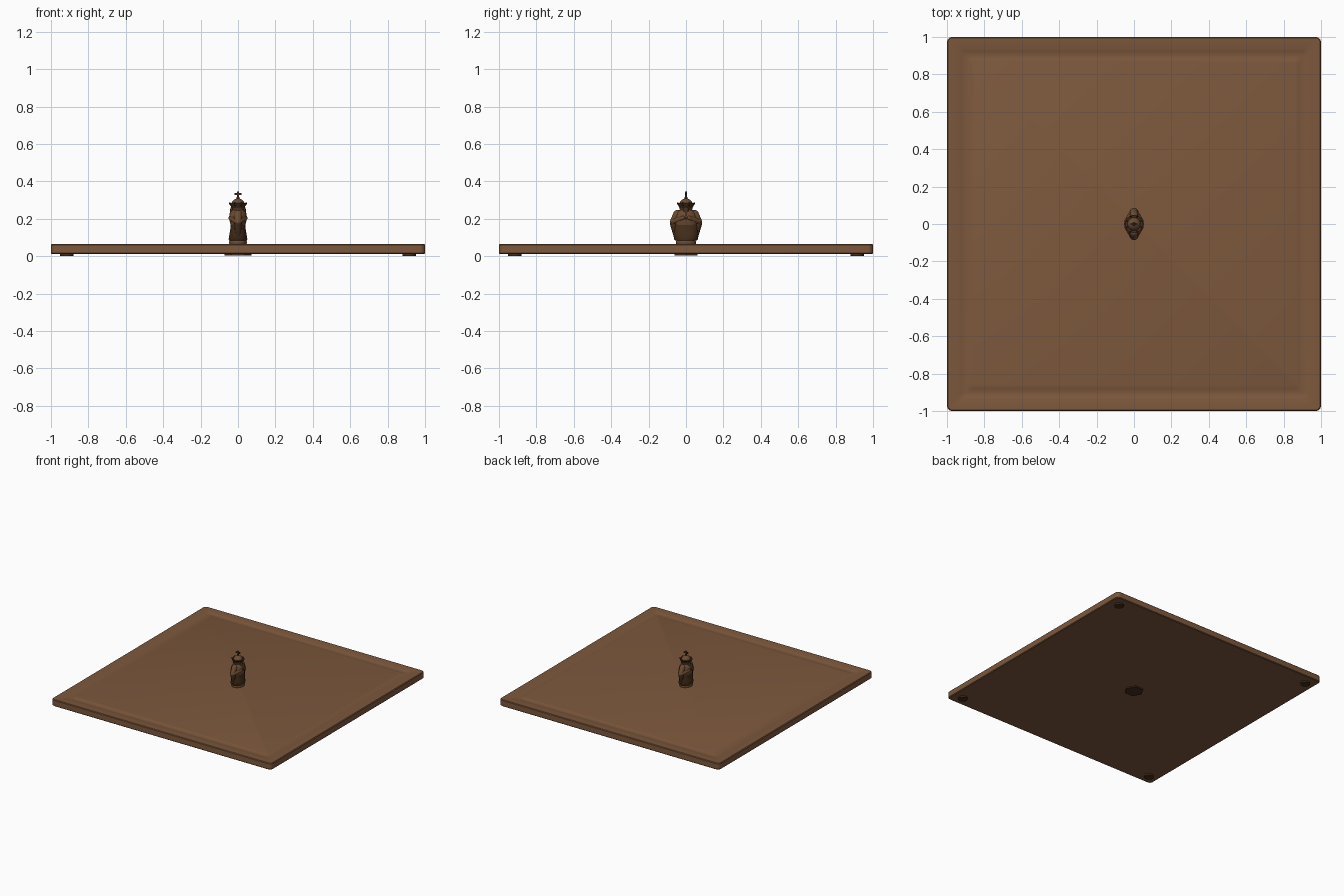
import bpy, bmesh, math
from mathutils import Vector

if "Cube" in bpy.data.objects:
    bpy.data.objects.remove(bpy.data.objects["Cube"])


def material(name, rgb):
    m = bpy.data.materials.new(name)
    m.diffuse_color = (*rgb, 1)
    m.use_nodes = True
    m.node_tree.nodes["Principled BSDF"].inputs["Base Color"].default_value = m.diffuse_color
    return m


WOOD = material("board wood", (0.205, 0.098, 0.046))
BRONZE = material("light bronze", (0.15, 0.07, 0.03))
DARK = material("dark bronze", (0.06, 0.027, 0.01))


def finish(name, bm, mat, angle=35):
    bmesh.ops.recalc_face_normals(bm, faces=bm.faces)
    me = bpy.data.meshes.new(name)
    bm.to_mesh(me)
    bm.free()
    me.materials.append(mat)
    ob = bpy.data.objects.new(name, me)
    bpy.context.collection.objects.link(ob)
    bpy.context.view_layer.objects.active = ob
    ob.select_set(True)
    bpy.ops.object.shade_smooth_by_angle(angle=math.radians(angle))
    ob.select_set(False)
    return ob


def loft(name, rings, mat, angle=35):
    """Skin a stack of equal-length point rings and cap both ends."""
    bm = bmesh.new()
    loops = [[bm.verts.new(p) for p in ring] for ring in rings]
    n = len(loops[0])
    for a, b in zip(loops, loops[1:]):
        for i in range(n):
            j = (i + 1) % n
            bm.faces.new((a[i], a[j], b[j], b[i]))
    bm.faces.new(loops[0][::-1])
    bm.faces.new(loops[-1])
    return finish(name, bm, mat, angle)


def rounded_square(half, z, r, seg=6):
    pts = []
    for k, (sx, sy) in enumerate(((1, 1), (-1, 1), (-1, -1), (1, -1))):
        for i in range(seg + 1):
            a = math.pi / 2 * (k + i / seg)
            pts.append((sx * (half - r) + r * math.cos(a),
                        sy * (half - r) + r * math.sin(a), z))
    return pts


def lathe(name, profile, mat, seg=32, angle=35):
    """Profile of (x radius, y radius, z)."""
    return loft(name, [[(rx * math.cos(2 * math.pi * i / seg),
                         ry * math.sin(2 * math.pi * i / seg), z)
                        for i in range(seg)] for rx, ry, z in profile], mat, angle)


def limb(name, a, b, ra, rb, mat):
    """Tapered round-ended limb between two points."""
    a, b = Vector(a), Vector(b)
    d = b - a
    q = d.to_track_quat('Z', 'Y')
    prof = [(ra * math.cos(t), -ra * math.sin(t)) for t in (1.5, 1.1, 0.7, 0.3, 0)]
    prof += [(rb * math.cos(t), d.length + rb * math.sin(t)) for t in (0, 0.3, 0.7, 1.1, 1.5)]
    return loft(name, [[a + q @ Vector((r * math.cos(2 * math.pi * i / 16),
                                        r * math.sin(2 * math.pi * i / 16), z))
                        for i in range(16)] for r, z in prof], mat, 50)


def box(name, size, loc, mat):
    bm = bmesh.new()
    bmesh.ops.create_cube(bm, size=1)
    for v in bm.verts:
        v.co = Vector(c * s for c, s in zip(v.co, size)) + Vector(loc)
    return finish(name, bm, mat)


# Board with softened edge and a shallow groove running round the top
board = [(0.995, 0.012, 0.025), (1.0, 0.017, 0.03), (1.0, 0.061, 0.03),
         (0.995, 0.066, 0.025), (0.935, 0.066, 0.02), (0.925, 0.063, 0.02),
         (0.91, 0.060, 0.02), (0.895, 0.060, 0.02), (0.88, 0.063, 0.02),
         (0.87, 0.066, 0.02)]
loft("board", [rounded_square(*r) for r in board], WOOD, 30)

# Feet and the mounting nut below
for sx in (-1, 1):
    for sy in (-1, 1):
        foot = lathe("foot", [(0.036, 0.036, 0.0), (0.036, 0.036, 0.013)], DARK, 24)
        foot.location = (sx * 0.915, sy * 0.915, 0)
lathe("mounting_nut", [(0.072, 0.072, 0.003), (0.072, 0.072, 0.013)], DARK, 6)

# Figure: plinth, robe, torso
lathe("plinth", [(0.044, 0.050, 0.06), (0.047, 0.054, 0.068), (0.047, 0.054, 0.078),
                 (0.044, 0.050, 0.084)], BRONZE)
lathe("robe", [(0.048, 0.058, 0.084), (0.050, 0.064, 0.092), (0.045, 0.067, 0.12),
               (0.040, 0.066, 0.15), (0.039, 0.064, 0.17)], DARK)
lathe("torso", [(0.039, 0.062, 0.165), (0.044, 0.066, 0.185), (0.046, 0.060, 0.21),
                (0.042, 0.050, 0.235), (0.028, 0.030, 0.25)], BRONZE)

# Arms: shoulder to elbow, then forearm folded to the chest
for s in (-1, 1):
    limb("upper_arm", (0, s * 0.045, 0.225), (0, s * 0.070, 0.182), 0.023, 0.017, BRONZE)
    limb("cloak_side", (0, s * 0.066, 0.175), (0, s * 0.050, 0.10), 0.020, 0.014, DARK)
    for f in (-1, 1):
        limb("forearm", (f * 0.006, s * 0.066, 0.185), (f * 0.040, s * 0.016, 0.205),
             0.016, 0.011, BRONZE)

# Head and beard
lathe("head", [(0.026, 0.028, 0.235), (0.033, 0.034, 0.25), (0.034, 0.035, 0.265),
               (0.031, 0.032, 0.28)], BRONZE)
for f in (-1, 1):
    limb("beard", (f * 0.026, 0, 0.25), (f * 0.042, 0, 0.20), 0.016, 0.006, DARK)

# Crown: flared band, points, dome, ball and cross
lathe("crown_band", [(0.033, 0.034, 0.255), (0.037, 0.038, 0.265), (0.046, 0.046, 0.277),
                     (0.048, 0.048, 0.283), (0.036, 0.036, 0.281)], DARK)
for i in range(8):
    a = 2 * math.pi * (i + 0.5) / 8
    limb("crown_point", (0.040 * math.cos(a), 0.040 * math.sin(a), 0.275),
         (0.047 * math.cos(a), 0.047 * math.sin(a), 0.286), 0.006, 0.003, DARK)
lathe("crown_dome", [(0.035, 0.035, 0.278), (0.033, 0.033, 0.289), (0.025, 0.025, 0.299),
                     (0.013, 0.013, 0.306), (0.007, 0.007, 0.310)], BRONZE)
limb("finial_ball", (0, 0, 0.311), (0, 0, 0.313), 0.008, 0.008, DARK)
box("cross_upright", (0.011, 0.009, 0.030), (0, 0, 0.330), DARK)
box("cross_arm", (0.036, 0.008, 0.010), (0, 0, 0.332), DARK)
